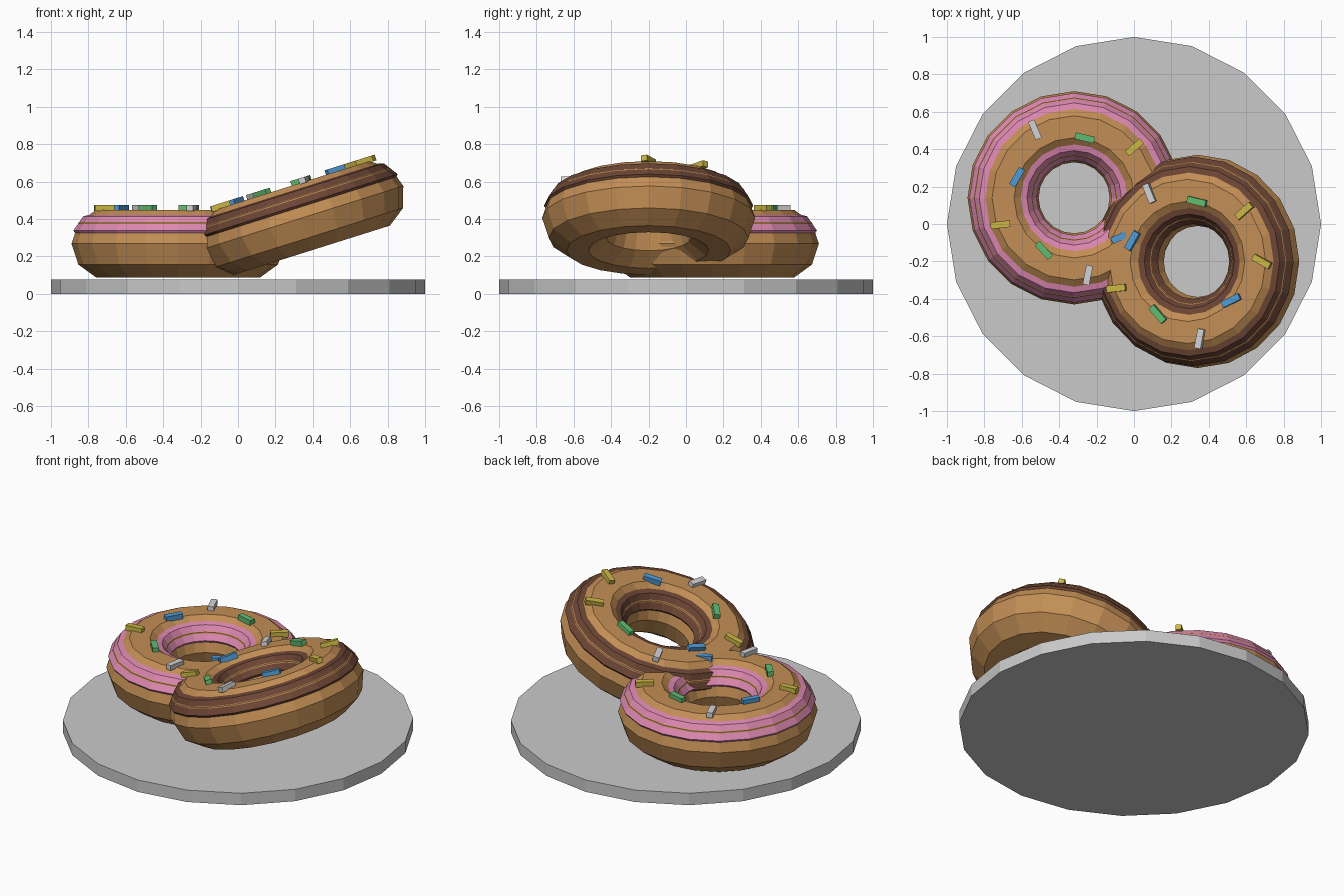
import bpy
from math import radians, cos, sin
from mathutils import Matrix

cube = bpy.data.objects.get("Cube")
if cube:
    bpy.data.objects.remove(cube, do_unlink=True)


def material(name, rgb):
    m = bpy.data.materials.new(name)
    m.use_nodes = True
    m.diffuse_color = (*rgb, 1)
    m.node_tree.nodes["Principled BSDF"].inputs["Base Color"].default_value = (*rgb, 1)
    return m


plate_grey = material("plate_grey", (0.59, 0.59, 0.59))
dough_tan = material("dough_tan", (0.54, 0.27, 0.09))
pink = material("pink_icing", (0.73, 0.25, 0.44))
chocolate = material("chocolate_icing", (0.15, 0.06, 0.035))
blue = material("blue_sprinkle", (0.08, 0.33, 0.66))
yellow = material("yellow_sprinkle", (0.6, 0.47, 0.06))
green = material("green_sprinkle", (0.12, 0.5, 0.17))
white = material("white_sprinkle", (0.65, 0.65, 0.67))
sprinkle_colours = [blue, yellow, green, white]


def finish(name, mat, matrix):
    """Name the newest primitive, colour it and bake its placement."""
    ob = bpy.context.object
    ob.name = name
    ob.data.materials.append(mat)
    ob.data.transform(matrix)
    return ob


def ring(name, mat, minor, sides, matrix):
    bpy.ops.mesh.primitive_torus_add(major_radius=0.38, minor_radius=minor,
                                     major_segments=20, minor_segments=sides)
    return finish(name, mat, matrix)


def donut(prefix, icing, place):
    # Dough body with a flattened icing ring sunk into its upper half
    ring(prefix + "_dough", dough_tan, 0.19, 10, place)
    squash = Matrix.Translation((0, 0, 0.07)) @ Matrix.Diagonal((1, 1, 0.6, 1))
    ring(prefix + "_icing", icing, 0.18, 8, place @ squash)

    # Sprinkles alternate between two circles, each turned a little further
    for i in range(1, 10):
        a = radians(40 * i)
        r = 0.42 if i % 2 else 0.325
        spot = (Matrix.Translation((r * cos(a), r * sin(a), 0.19))
                @ Matrix.Rotation(radians(94 - 53.6 * i), 4, "Z")
                @ Matrix.Diagonal((0.105, 0.036, 0.032, 1)))
        bpy.ops.mesh.primitive_cube_add(size=1)
        finish(f"{prefix}_sprinkle_{i}", sprinkle_colours[i % 4], place @ spot)


# Plate
bpy.ops.mesh.primitive_cylinder_add(vertices=20, radius=1, depth=0.075)
finish("plate", plate_grey, Matrix.Translation((0, 0, 0.0375)))

# Flat donut, and a second one leaning on it
donut("pink_donut", pink, Matrix.Translation((-0.32, 0.14, 0.268)))
donut("chocolate_donut", chocolate,
      Matrix.Translation((0.34, -0.2, 0.405)) @ Matrix.Rotation(radians(-17.5), 4, "Y"))
